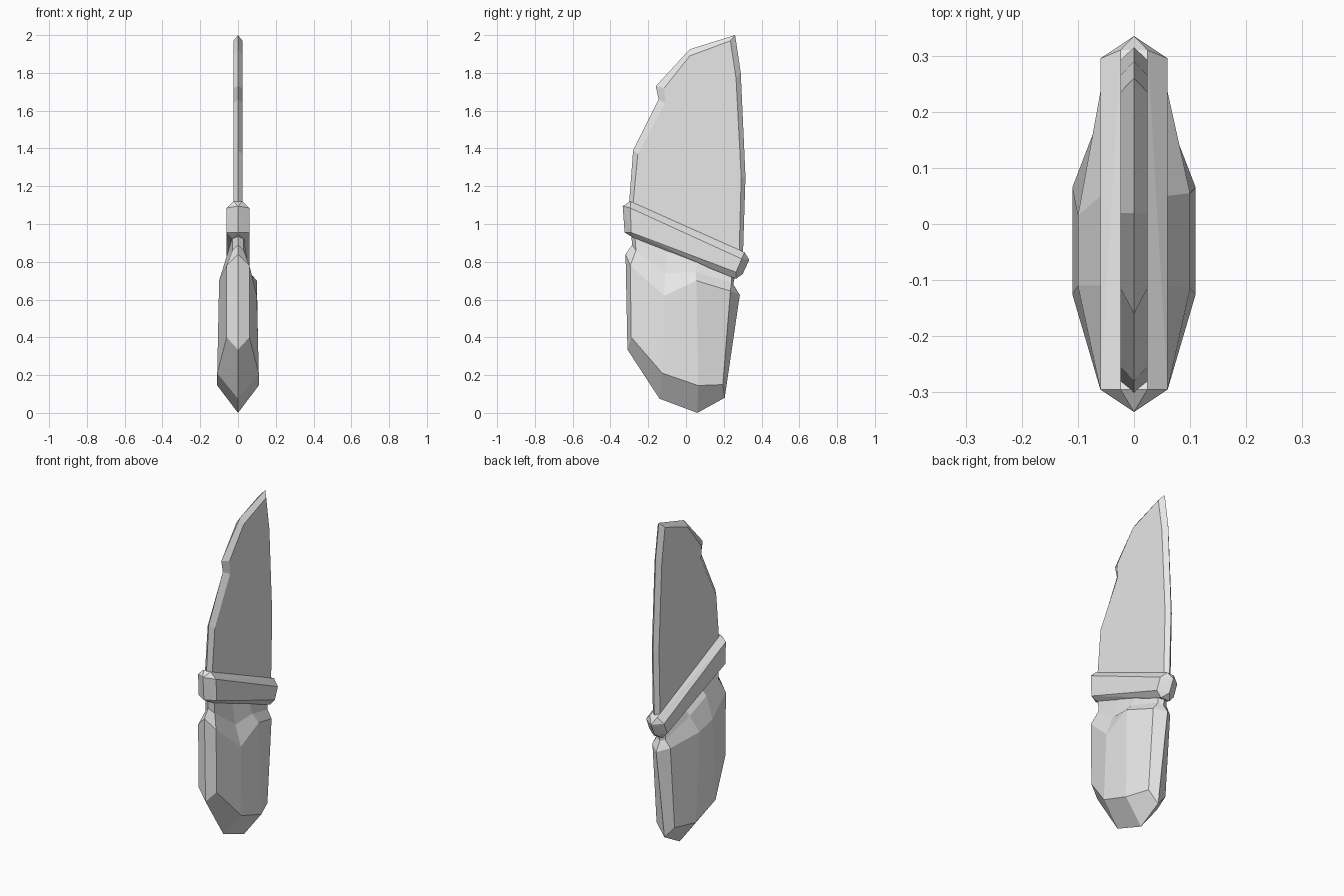
import bpy
import bmesh

default_cube = bpy.data.objects.get("Cube")
if default_cube:
    bpy.data.objects.remove(default_cube, do_unlink=True)

# Single plain grey for the whole piece
grey = bpy.data.materials.new("plain_grey")
grey.use_nodes = True
colour = (0.8, 0.8, 0.8, 1)
grey.diffuse_color = colour
grey.node_tree.nodes["Principled BSDF"].inputs["Base Color"].default_value = colour


def finish(name, bm):
    """Weld the seams, orient the faces and link a flat-shaded object."""
    bmesh.ops.remove_doubles(bm, verts=bm.verts[:], dist=0.0005)
    bmesh.ops.recalc_face_normals(bm, faces=bm.faces[:])
    mesh = bpy.data.meshes.new(name)
    bm.to_mesh(mesh)
    bm.free()
    mesh.materials.append(grey)
    obj = bpy.data.objects.new(name, mesh)
    bpy.context.scene.collection.objects.link(obj)
    return obj


def add_points(bm, points):
    return [bm.verts.new(point) for point in points]


def add_strip(bm, first, second):
    """Join two open rows of vertices with quads."""
    for i in range(len(first) - 1):
        bm.faces.new((first[i], first[i + 1], second[i + 1], second[i]))


# Blade: a sharp edge loop on the centre plane, bevelled to two flat sides
def build_blade(edge, flat, half_width):
    bm = bmesh.new()
    rim = add_points(bm, [(0, y, z) for y, z in edge])
    for side in (-1, 1):
        cheek = add_points(bm, [(side * half_width, y, z) for y, z in flat])
        add_strip(bm, rim + rim[:1], cheek + cheek[:1])
        bm.faces.new(cheek)
    return finish("blade", bm)


blade_edge = [(-.305, 1.06), (-.28, 1.39), (-.145, 1.66), (-.16, 1.73), (.02, 1.925),
              (.26, 2), (.29, 1.8), (.315, 1.25), (.3, .79)]
blade_flat = [(-.285, 1.06), (-.255, 1.37), (-.11, 1.64), (-.115, 1.72), (.02, 1.89),
              (.235, 1.97), (.265, 1.77), (.292, 1.25), (.28, .79)]
build_blade(blade_edge, blade_flat, .024)


# Guard: slanted, chamfered convex bar
def build_guard(layers):
    bm = bmesh.new()
    for half_width, outline in layers:
        for side in (-1, 1):
            add_points(bm, [(side * half_width, y, z) for y, z in outline])
    bmesh.ops.remove_doubles(bm, verts=bm.verts[:], dist=0.0005)
    bmesh.ops.convex_hull(bm, input=bm.verts[:])
    bmesh.ops.dissolve_limit(bm, angle_limit=0.03, verts=bm.verts[:], edges=bm.edges[:])
    return finish("guard", bm)


build_guard([
    (0, [(-.335, 1.095), (.335, .81), (.3, .735), (-.325, .955)]),
    (.06, [(-.295, 1.085), (.295, .815), (.265, .745), (-.29, .955)]),
    (.024, [(-.295, 1.12), (.31, .85)]),
    (.03, [(-.275, .925), (.265, .71)]),
])


# Grip: rows from collar down to belly, closed by a keel; each side has its own rows
def build_grip(sides, keel):
    bm = bmesh.new()
    for side, rows in sides:
        rings = [add_points(bm, [(side * x, y, z) for x, y, z in row]) for row in rows]
        for upper, lower in zip(rings, rings[1:]):
            add_strip(bm, upper, lower)
        belly = rings[-1]
        low = add_points(bm, [(0, y, z) for y, z in keel])
        bm.faces.new((belly[0], belly[1], belly[2], low[0]))
        bm.faces.new((belly[2], belly[3], low[1], low[0]))
        bm.faces.new((belly[3], belly[4], belly[5], low[1]))
    return finish("grip", bm)


collar = [(0, -.29, .94), (.03, -.27, .93), (.03, -.1, .87), (.03, .06, .81),
          (.03, .24, .74), (0, .26, .73)]
neck = [(0, -.285, .89), (.03, -.265, .86), (.06, -.11, .74), (.06, .05, .745),
        (.03, .24, .69), (0, .25, .68)]
shoulder = [(0, -.32, .84), (.06, -.295, .78), (.1, -.115, .62), (.1, .055, .7),
            (.06, .235, .645), (0, .285, .625)]
belly_row = [(0, -.31, .335), (.06, -.29, .4), (.11, -.125, .21), (.11, .065, .145),
             (.06, .195, .15), (0, .205, .08)]

# The other side slopes evenly, without the dip near the front
neck_even = neck[:2] + [(.06, -.11, .83), (.06, .05, .77)] + neck[4:]
shoulder_even = shoulder[:2] + [(.1, -.11, .7), (.1, .015, .67)] + shoulder[4:]

build_grip(
    [(1, [collar, neck, shoulder, belly_row]),
     (-1, [collar, neck_even, shoulder_even, belly_row])],
    [(-.14, .075), (.06, 0)],
)
